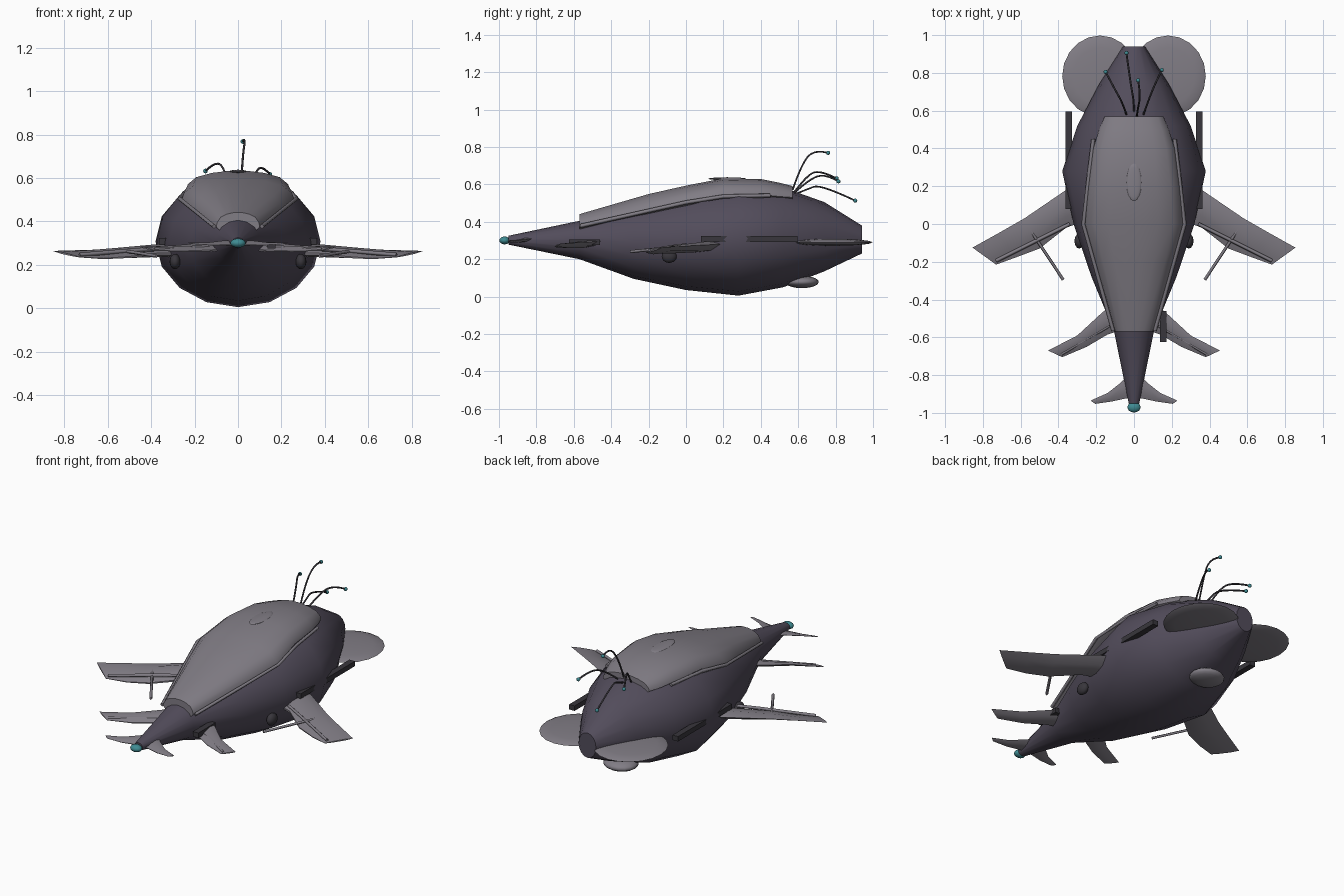
import bpy, bmesh, math
from mathutils import Vector

if "Cube" in bpy.data.objects:
    bpy.data.objects.remove(bpy.data.objects["Cube"])


def material(name, rgb):
    m = bpy.data.materials.new(name)
    m.diffuse_color = (*rgb, 1)
    m.use_nodes = True
    m.node_tree.nodes["Principled BSDF"].inputs["Base Color"].default_value = m.diffuse_color
    return m


DARK = material("dark hull", (0.085, 0.073, 0.105))
PLATE = material("grey plate", (0.22, 0.205, 0.235))
METAL = material("dark metal", (0.04, 0.037, 0.045))
TEAL = material("teal glow", (0.05, 0.26, 0.29))


def finish(bm, name, mat, angle=35):
    bmesh.ops.recalc_face_normals(bm, faces=bm.faces)
    me = bpy.data.meshes.new(name)
    bm.to_mesh(me)
    bm.free()
    ob = bpy.data.objects.new(name, me)
    bpy.context.collection.objects.link(ob)
    me.materials.append(mat)
    bpy.context.view_layer.objects.active = ob
    bpy.ops.object.select_all(action='DESELECT')
    ob.select_set(True)
    bpy.ops.object.shade_smooth_by_angle(angle=math.radians(angle))
    return ob


def loft(name, rings, mat, angle=35):
    """Skin a list of closed rings and cap both ends."""
    bm = bmesh.new()
    vr = [[bm.verts.new(p) for p in r] for r in rings]
    n = len(vr[0])
    for a, b in zip(vr, vr[1:]):
        for i in range(n):
            j = (i + 1) % n
            bm.faces.new((a[i], a[j], b[j], b[i]))
    bm.faces.new(vr[0])
    bm.faces.new(vr[-1])
    return finish(bm, name, mat, angle)


def ball(name, loc, size, mat, seg=16, rings=10):
    bm = bmesh.new()
    bmesh.ops.create_uvsphere(bm, u_segments=seg, v_segments=rings, radius=1)
    for v in bm.verts:
        v.co = Vector(loc) + v.co * Vector(size)
    return finish(bm, name, mat, 60)


def box(name, lo, hi, mat):
    lo, hi = Vector(lo), Vector(hi)
    bm = bmesh.new()
    bmesh.ops.create_cube(bm, size=1)
    for v in bm.verts:
        v.co = (lo + hi) / 2 + v.co * (hi - lo)
    return finish(bm, name, mat)


def tube(name, pts, r, mat, kind='POLY', res=0):
    cu = bpy.data.curves.new(name, 'CURVE')
    cu.dimensions = '3D'
    cu.bevel_depth, cu.bevel_resolution, cu.use_fill_caps = r, res, True
    sp = cu.splines.new(kind)
    sp.points.add(len(pts) - 1)
    for p, q in zip(sp.points, pts):
        p.co = (*q, 1)
    if kind == 'NURBS':
        sp.use_endpoint_u, sp.order_u, cu.resolution_u = True, 3, 4
    cu.materials.append(mat)
    ob = bpy.data.objects.new(name, cu)
    bpy.context.collection.objects.link(ob)


def fin(name, sections, s):
    """Blade from (rear edge, front edge, thickness) sections; s mirrors in x."""
    rings = []
    for a, b, t in sections:
        a, b = Vector(a), Vector(b)
        prof = [(0, 0), (.3, .5), (.7, .45), (1, .1), (1, -.1), (.7, -.45), (.3, -.5)]
        ring = [a.lerp(b, u) + Vector((0, 0, h * t)) for u, h in prof]
        rings.append([(s * p.x, p.y, p.z) for p in ring])
    loft(name, rings, PLATE)


# Hull: y, half width, bottom z, top z
HULL = [(-.95, .028, .278, .325), (-.57, .105, .20, .405), (-.28, .225, .095, .49),
        (0, .32, .035, .56), (.28, .38, .005, .61), (.52, .30, .05, .583),
        (.74, .185, .135, .505), (.94, .058, .23, .38)]
rings = []
for y, w, b, t in HULL:
    rings.append([(w * math.sin(k * math.pi / 8), y,
                   (b + t) / 2 + (t - b) / 2 * math.cos(k * math.pi / 8)) for k in range(16)])
loft("hull", rings, DARK, 40)

# Canopy shell: y, half width, edge z, top z
CANOPY = [(-.57, .10, .375, .442), (-.2, .205, .455, .55), (0, .26, .50, .595),
          (.2, .24, .545, .634), (.4, .215, .545, .63), (.5, .185, .535, .61), (.57, .155, .53, .592)]
rings = []
for y, w, e, t in CANOPY:
    arc = [(-1, 0), (-.96, .3), (-.8, .66), (-.5, .88), (-.2, .98)]
    arc += [(-x, h) for x, h in reversed(arc)]
    rings.append([(w * x, y, e + (t - e) * h) for x, h in arc]
                 + [(w * .8, y, e - .02), (-w * .8, y, e - .02)])
loft("canopy", rings, PLATE, 40)
ball("canopy_ridge", (0, .22, .63), (.04, .1, .008), PLATE)

# Nose light, belly pod
ball("nose_light", (0, -.97, .30), (.035, .028, .021), TEAL)
ball("belly_pod", (0, .62, .078), (.1, .09, .033), PLATE)

WING = [((.25, .24, .285), (.25, .02, .25), .05), ((.36, .18, .28), (.36, -.02, .25), .05),
        ((.58, .03, .272), (.5, -.13, .235), .035), ((.72, -.05, .268), (.62, -.175, .228), .022),
        ((.855, -.125, .264), (.73, -.215, .235), .008)]
MID = [((.08, -.40, .30), (.06, -.56, .27), .03), ((.17, -.47, .295), (.14, -.585, .265), .03),
       ((.30, -.59, .288), (.25, -.65, .262), .02), ((.455, -.67, .283), (.38, -.705, .265), .006)]
NOSE = [((.02, -.79, .31), (.01, -.92, .292), .02), ((.07, -.84, .308), (.05, -.925, .292), .018),
        ((.14, -.895, .302), (.12, -.94, .29), .01), ((.23, -.935, .302), (.205, -.952, .296), .004)]

for s, side in ((1, "right"), (-1, "left")):
    def m(*pts):
        return [(s * x, y, z) for x, y, z in pts]
    # Three pairs of fins
    fin(side + "_main_wing", WING, s)
    fin(side + "_middle_fin", MID, s)
    fin(side + "_nose_fin", NOSE, s)
    # Wing bars and cross rods
    tube(side + "_wing_bar", m((.34, .0, .275), (.46, -.06, .268), (.73, -.195, .246)), .01, PLATE)
    tube(side + "_fin_bar", m((.13, -.54, .285), (.385, -.69, .272)), .007, PLATE)
    tube(side + "_cross_rod", m((.55, -.03, .268), (.375, -.295, .24)), .008, PLATE)
    # Canopy edge rail
    tube(side + "_canopy_rail", m((.11, -.565, .377), (.268, 0, .503), (.245, .2, .535),
                                  (.215, .45, .54)), .011, PLATE)
    # Rear paddle disc, side rail, hull stud
    ball(side + "_rear_paddle", (s * .18, .783, .29), (.2, .215, .019), PLATE, 20, 8)
    x0, x1 = sorted((s * .327, s * .363))
    box(side + "_side_rail", (x0, .08, .293), (x1, .595, .323), METAL)
    ball(side + "_hull_stud", (s * .29, -.09, .215), (.025, .04, .035), METAL)

# Single block on the right of the nose
box("nose_block", (.137, -.625, .275), (.173, -.46, .305), METAL)

# Feelers with glowing tips
FEELERS = [[(0, .59, .55), (0, .65, .575), (-.015, .72, .60), (-.04, .905, .513)],
           [(-.04, .58, .56), (-.06, .64, .64), (-.10, .71, .68), (-.15, .805, .632)],
           [(.015, .57, .57), (.02, .61, .69), (.035, .68, .79), (.022, .76, .768)],
           [(.05, .58, .555), (.075, .65, .62), (.11, .74, .66), (.147, .815, .616)]]
for i, pts in enumerate(FEELERS, 1):
    tube("feeler_%d" % i, pts, .005, METAL, 'NURBS', 1)
    ball("feeler_tip_%d" % i, pts[-1], (.011,) * 3, TEAL, 10, 6)
